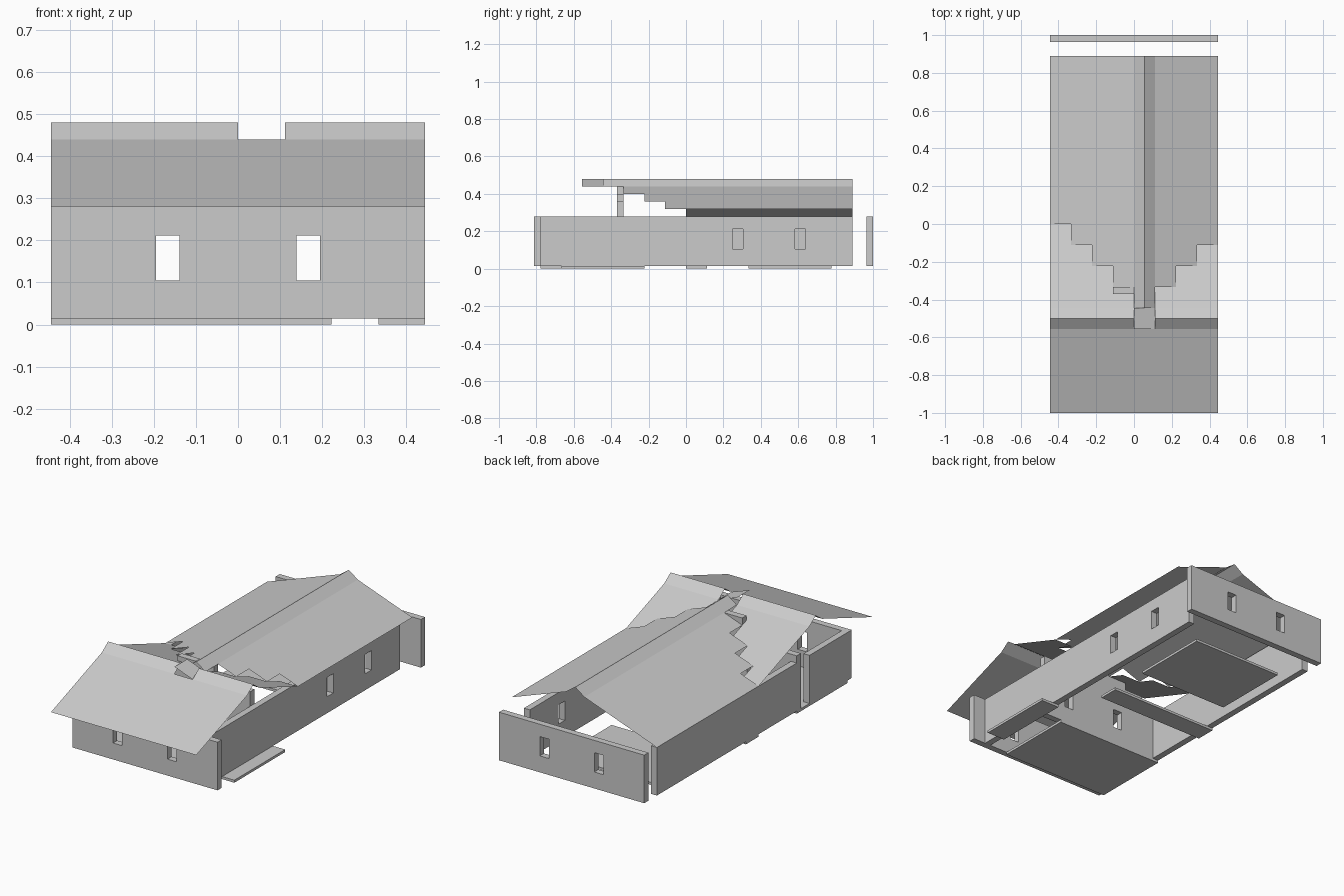
import bpy, bmesh
from mathutils import Vector

if "Cube" in bpy.data.objects:
    bpy.data.objects.remove(bpy.data.objects["Cube"])

C = 1 / 9            # plan module
R = 0.04             # roof rise per module
T = 0.036            # wall thickness
Z0, Z1 = 0.014, 0.28 # wall bottom and top
WZ = (0.105, 0.212)  # window sill and head


def finish(name, bm):
    bmesh.ops.remove_doubles(bm, verts=bm.verts, dist=1e-5)
    me = bpy.data.meshes.new(name)
    bm.to_mesh(me)
    bm.free()
    ob = bpy.data.objects.new(name, me)
    bpy.context.collection.objects.link(ob)
    return ob


def sheet(name, quads):
    bm = bmesh.new()
    for q in quads:
        bm.faces.new([bm.verts.new(p) for p in q])
    return finish(name, bm)


def wall(name, axis, pos, ends, windows=(), steps=()):
    """Thick wall along an axis, with window holes and optional raised steps (u0, u1, top)."""
    us = sorted({round(v, 4) for v in list(ends) + [w + s * 0.028 for w in windows for s in (-1, 1)]
                 + [v for st in steps for v in st[:2]]})
    zs = sorted({round(v, 4) for v in [Z0, Z1] + (list(WZ) if windows else []) + [st[2] for st in steps]})
    along_x = axis == 'x'
    P = lambda u, z: (u, pos, z) if along_x else (pos, u, z)
    bm = bmesh.new()
    for u0, u1 in zip(us, us[1:]):
        u = (u0 + u1) / 2
        top = max([Z1] + [st[2] for st in steps if st[0] < u < st[1]])
        for z0, z1 in zip(zs, zs[1:]):
            z = (z0 + z1) / 2
            hole = any(abs(u - w) < 0.028 for w in windows) and WZ[0] < z < WZ[1]
            if z < top and not hole:
                bm.faces.new([bm.verts.new(P(*p)) for p in ((u0, z0), (u1, z0), (u1, z1), (u0, z1))])
    bmesh.ops.remove_doubles(bm, verts=bm.verts, dist=1e-5)
    ext = bmesh.ops.extrude_face_region(bm, geom=bm.faces[:])
    move = Vector((0, T, 0)) if along_x else Vector((T, 0, 0))
    bmesh.ops.translate(bm, vec=move, verts=[v for v in ext['geom'] if isinstance(v, bmesh.types.BMVert)])
    bmesh.ops.recalc_face_normals(bm, faces=bm.faces)
    return finish(name, bm)


def slab(name, x0, x1, y0, y1):
    bm = bmesh.new()
    bmesh.ops.create_cube(bm, size=1)
    for v in bm.verts:
        v.co = (x1 if v.co.x > 0 else x0, y1 if v.co.y > 0 else y0, Z0 if v.co.z > 0 else 0)
    finish(name, bm)


# outer walls
pair = (-1.5 * C, 1.5 * C)
wall("front_wall", 'x', -7 * C - T, (-4 * C, 4 * C), pair)
wall("back_wall", 'x', 9 * C - T, (-4 * C, 4 * C), pair)
wall("right_wall", 'y', 3 * C, (-7 * C, 8 * C), (2.5 * C, 5.5 * C))
wall("left_wall_rear", 'y', -4 * C, (-3 * C, 8 * C))
wall("left_wall_front", 'y', -4 * C, (-7 * C, -4 * C))

# partition with stepped gable
tops = [1, 2, 3, 4, 4, 3, 2]
wall("partition_wall", 'x', -3 * C - T, (-4 * C, 3 * C), pair,
     [((i - 4) * C, (i - 3) * C, Z1 + t * R) for i, t in enumerate(tops)])

# floor slabs
slab("floor_front", -4 * C, 2 * C, -7 * C, -3 * C)
slab("floor_middle", -4 * C, 2 * C, 0, C)
slab("floor_rear", -3 * C, 2 * C, 3 * C, 7 * C)
slab("porch_slab", 3 * C, 4 * C, -6 * C, -2 * C)

# main roof: strips along y, front ends stepped
E = 8 * C
strips = [(-4 + i, -3 + i, i, i + 1, -i) for i in range(4)]
strips += [(0, 0.5, 4, 5, -4), (0.5, 1, 5, 4, -4)]
strips += [(1, 2, 4, 3, -3), (2, 3, 3, 2, -2), (3, 4, 2, 1, -1)]
sheet("main_roof", [[(a * C, y * C, Z1 + h0 * R), (b * C, y * C, Z1 + h1 * R),
                     (b * C, E, Z1 + h1 * R), (a * C, E, Z1 + h0 * R)] for a, b, h0, h1, y in strips])


# front cross roof: slope, split ridge cap, stepped rear slope
def cross(x0, x1, y0, h0, y1, h1):
    return [(x0 * C, y0 * C, Z1 + h0 * R), (x1 * C, y0 * C, Z1 + h0 * R),
            (x1 * C, y1 * C, Z1 + h1 * R), (x0 * C, y1 * C, Z1 + h1 * R)]


sheet("front_roof_slope", [cross(-4, 4, -9, 0, -5, 4)])
caps = []
for x0, x1 in ((-4, 0), (1, 4)):
    caps += [cross(x0, x1, -5, 4, -4.5, 5), cross(x0, x1, -4.5, 5, -4, 4)]
sheet("front_ridge_cap", caps)
sheet("front_roof_rear_slope",
      [cross(x, x + 1, y, -y, y + 1, -y - 1)
       for x, end in ((-4, 0), (-3, -1), (-2, -2), (-1, -3), (1, -3), (2, -2), (3, -1))
       for y in range(-4, end)])

# tilted tile where the ridges meet
sheet("ridge_junction_tile", [[(0, -5 * C, Z1 + 5 * R), (C, -5 * C, Z1 + 4 * R),
                               (C, -4 * C, Z1 + 4 * R), (0, -4 * C, Z1 + 5 * R)]])
